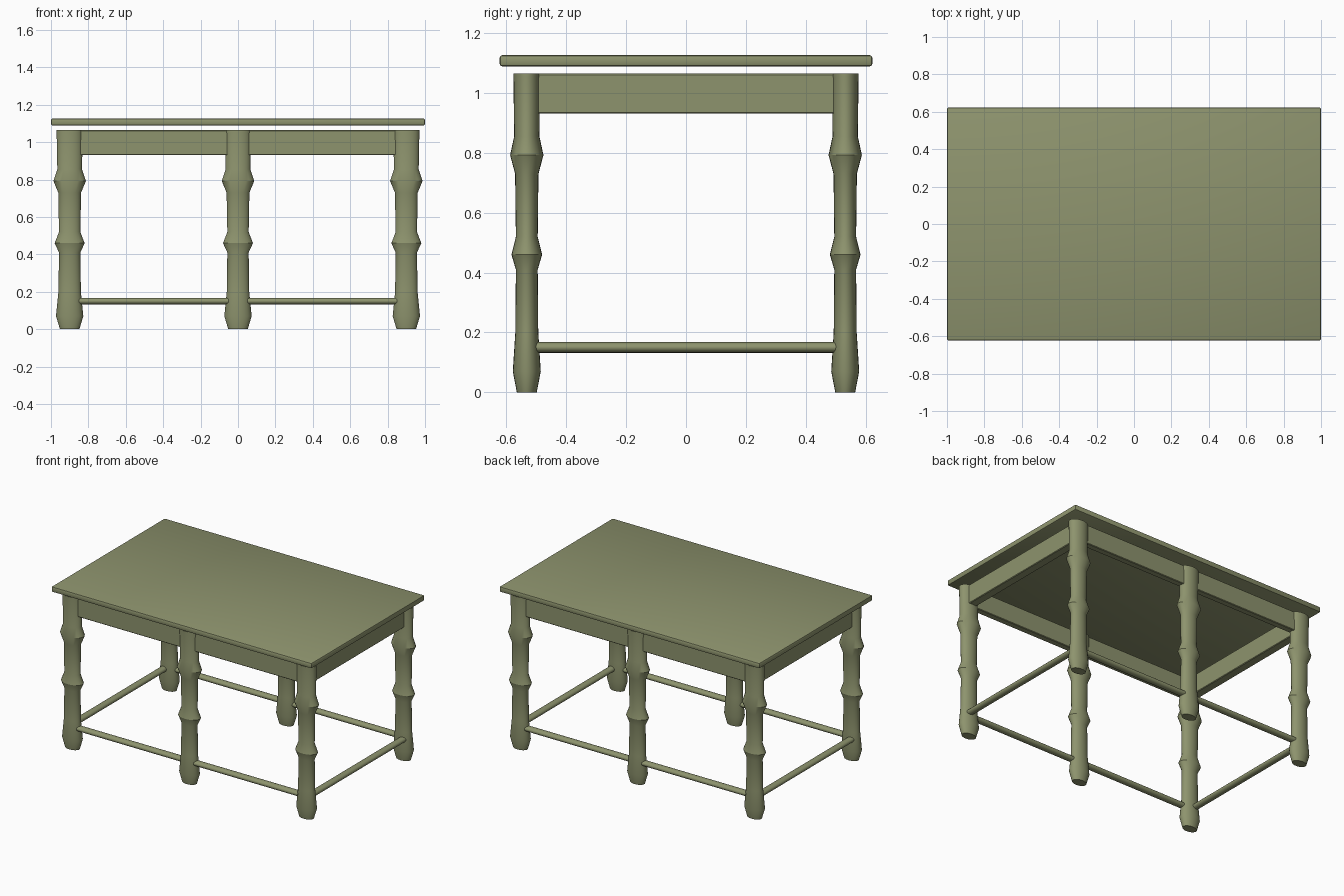
import bpy
import math

cube = bpy.data.objects.get("Cube")
if cube:
    bpy.data.objects.remove(cube, do_unlink=True)

# One painted wood colour
paint = bpy.data.materials.new("olive_green_wood")
paint.use_nodes = True
OLIVE = (0.27, 0.295, 0.155, 1)
paint.diffuse_color = OLIVE
paint.node_tree.nodes["Principled BSDF"].inputs["Base Color"].default_value = OLIVE

LEG_X, LEG_Y = 0.90, 0.532
SQUASH = 0.64          # legs are oval, narrower from front to back


def finish(obj, name):
    obj.name = name
    obj.data.materials.append(paint)
    bpy.context.view_layer.objects.active = obj
    obj.select_set(True)
    bpy.ops.object.shade_smooth_by_angle(angle=math.radians(30))
    obj.select_set(False)
    return obj


def box(name, center, size, bevel, segments=1):
    bpy.ops.mesh.primitive_cube_add(size=1, location=center)
    obj = bpy.context.object
    obj.scale = size
    bpy.ops.object.transform_apply(location=False, rotation=False, scale=True)
    mod = obj.modifiers.new("soft_edges", "BEVEL")
    mod.width, mod.segments = bevel, segments
    bpy.ops.object.modifier_apply(modifier=mod.name)
    return finish(obj, name)


def rod(name, center, length, along_y):
    bpy.ops.mesh.primitive_cylinder_add(vertices=16, radius=0.018, depth=length)
    obj = bpy.context.object
    obj.scale = (1, 1.35, 1)
    obj.rotation_euler = (0, math.pi / 2, math.pi / 2 if along_y else 0)
    obj.location = center
    return finish(obj, name)


# Turned leg profile: (radius, height)
PROFILE = [(0.052, 0), (0.073, 0.07), (0.06, 0.2), (0.057, 0.41), (0.08, 0.46),
           (0.057, 0.52), (0.061, 0.73), (0.087, 0.793), (0.066, 0.855), (0.07, 1.065)]
SIDES = 24


def leg(name, x, y):
    verts, faces = [], []
    for r, z in PROFILE:
        for i in range(SIDES):
            a = math.tau * i / SIDES
            verts.append((r * math.cos(a), r * SQUASH * math.sin(a), z))
    for k in range(len(PROFILE) - 1):
        for i in range(SIDES):
            j = (i + 1) % SIDES
            b, t = k * SIDES, (k + 1) * SIDES
            faces.append((b + i, b + j, t + j, t + i))
    faces.append(tuple(reversed(range(SIDES))))
    faces.append(tuple(range(len(verts) - SIDES, len(verts))))
    mesh = bpy.data.meshes.new(name)
    mesh.from_pydata(verts, [], faces)
    obj = bpy.data.objects.new(name, mesh)
    bpy.context.collection.objects.link(obj)
    obj.location = (x, y, 0)
    return finish(obj, name)


# Table top, resting slightly above the frame
box("table_top", (0, 0, 1.108), (2, 1.245, 0.038), 0.009, 2)

# Legs, long aprons and long stretchers on the front and back
for side, sy in (("front", -1), ("back", 1)):
    y = sy * LEG_Y
    for place, x in (("right", -LEG_X), ("middle", 0), ("left", LEG_X)):
        leg(f"{side}_{place}_leg", x, y)
    for place, sx in (("right", -1), ("left", 1)):
        x = sx * LEG_X / 2
        box(f"{side}_{place}_apron", (x, y, 0.998), (0.80, 0.045, 0.134), 0.004)
        rod(f"{side}_{place}_stretcher", (x, y + sy * 0.004, 0.15), 0.80, False)

# Short aprons and stretchers on the two ends
for place, sx in (("right", -1), ("left", 1)):
    x = sx * LEG_X
    box(f"{place}_end_apron", (x, 0, 0.998), (0.06, 1.0, 0.134), 0.004)
    rod(f"{place}_end_stretcher", (x + sx * 0.018, 0, 0.15), 1.008, True)
